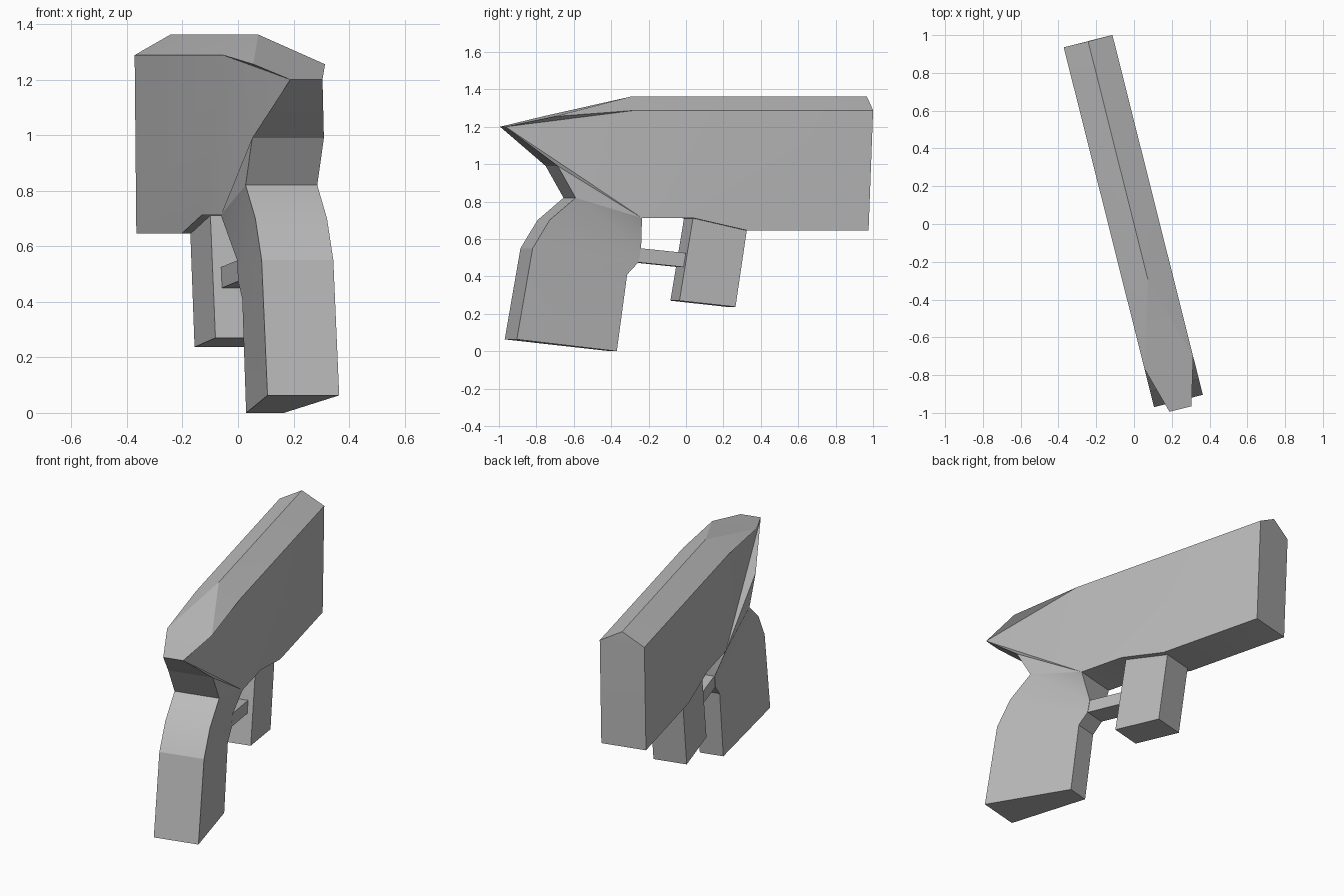
import bpy, bmesh, math

cube = bpy.data.objects.get("Cube")
if cube:
    bpy.data.objects.remove(cube, do_unlink=True)

grey = bpy.data.materials.new("plain_grey")
grey.use_nodes = True
colour = (0.5, 0.5, 0.5, 1)
grey.diffuse_color = colour
grey.node_tree.nodes["Principled BSDF"].inputs["Base Color"].default_value = colour

TURN = math.radians(14.1)   # whole model is turned about z
W = 0.133                   # half width of body and grip
N = 0.07                    # half width of the narrow grip edge


def build(name, points, rim, sides):
    """Mirrored solid: points are label: (y, z, half width)."""
    bm = bmesh.new()
    left, right = {}, {}
    for key, (y, z, w) in points.items():
        right[key] = bm.verts.new((w, y, z))
        left[key] = bm.verts.new((-w, y, z)) if w else right[key]
    for face in sides:
        bm.faces.new([right[k] for k in face])
        bm.faces.new([left[k] for k in reversed(face)])
    for a, b in zip(rim, rim[1:] + rim[:1]):
        loop = list(dict.fromkeys([right[a], left[a], left[b], right[b]]))
        if len(loop) > 2:
            bm.faces.new(loop)
    bmesh.ops.recalc_face_normals(bm, faces=bm.faces[:])
    mesh = bpy.data.meshes.new(name)
    bm.to_mesh(mesh)
    bm.free()
    mesh.materials.append(grey)
    obj = bpy.data.objects.new(name, mesh)
    bpy.context.collection.objects.link(obj)
    obj.rotation_euler.z = TURN
    bpy.ops.object.select_all(action="DESELECT")
    obj.select_set(True)
    bpy.context.view_layer.objects.active = obj
    bpy.ops.object.shade_smooth_by_angle(angle=math.radians(20))
    return obj


# Body with a gabled top and a pointed rear
body = {
    "tip": (-1.01, 1.2, 0.06), "cheek": (-0.757, 1.255, W),
    "ridge_rear": (-0.3, 1.362, 0), "ridge_end": (0.997, 1.362, 0),
    "end_top": (0.998, 1.288, W), "end_low": (0.973, 0.645, W),
    "step": (0.307, 0.645, W), "recess": (0.008, 0.712, W),
    "joint": (-0.276, 0.712, W), "neck": (-0.74, 0.99, W),
    "shoulder": (-0.31, 1.288, W),
}
build("body", body, [k for k in body if k != "shoulder"], [
    ("ridge_rear", "ridge_end", "end_top", "shoulder"),
    ("ridge_rear", "shoulder", "cheek"),
    ("shoulder", "tip", "cheek"),
    ("shoulder", "joint", "tip"),
    ("shoulder", "end_top", "end_low", "step", "recess", "joint"),
    ("tip", "joint", "neck"),
])

# Grip, tapering towards its inner edge
grip = {
    "neck": (-0.74, 0.99, W), "waist": (-0.642, 0.82, W),
    "hump": (-0.786, 0.7, W), "back": (-0.879, 0.55, W),
    "heel": (-0.966, 0.063, W), "toe": (-0.399, 0, N),
    "inner": (-0.342, 0.41, N), "guard_low": (-0.28, 0.475, N),
    "guard_top": (-0.265, 0.55, N), "joint": (-0.276, 0.712, W),
}
build("grip", grip, list(grip), [
    ("neck", "waist", "joint"),
    ("waist", "guard_top", "joint"),
    ("waist", "hump", "guard_top"),
    ("hump", "guard_low", "guard_top"),
    ("hump", "back", "guard_low"),
    ("back", "inner", "guard_low"),
    ("back", "heel", "inner"),
    ("heel", "toe", "inner"),
])


# Straight-sided parts under the body
def slab(name, half_width, outline):
    points = {i: (y, z, half_width) for i, (y, z) in enumerate(outline)}
    build(name, points, list(points), [tuple(points)])


slab("foregrip", 0.099, [(0.31, 0.645), (0.248, 0.237), (-0.061, 0.27), (0.014, 0.712)])
slab("trigger_guard", 0.067, [(-0.265, 0.55), (-0.28, 0.475), (-0.03, 0.45), (-0.017, 0.525)])
